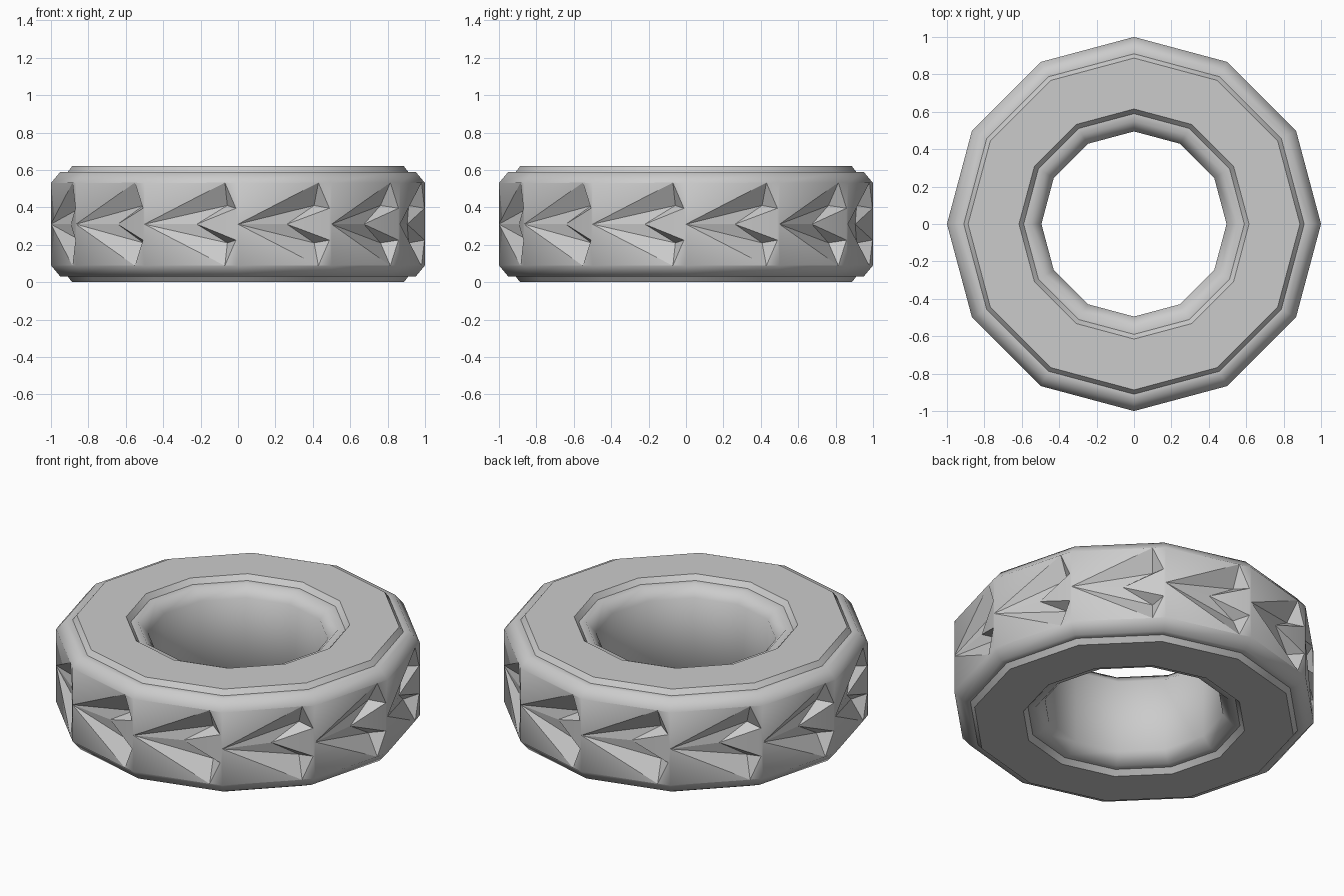
import bpy, bmesh, math
from mathutils import Vector

if "Cube" in bpy.data.objects:
    bpy.data.objects.remove(bpy.data.objects["Cube"])

SIDES = 12
MID = 0.31
STEP = 2 * math.pi / SIDES

# Upper half of the cross-section (radius, height above middle), tread edge to bore
HALF = [(1.0, 0.22), (0.95, 0.28), (0.91, 0.28), (0.887, 0.31),
        (0.615, 0.31), (0.59, 0.28), (0.55, 0.28), (0.495, 0.22)]
SHARP_RADII = (0.91, 0.887, 0.615, 0.59)

# Tread groove on one facet: (distance along, height above middle, depth)
TIP = (0.0, 0.0, 0.0)
OUTER = (0.445, 0.222, 0.0)
INNER = (0.506, 0.085, 0.0)
DEEP = (0.44, 0.10, 0.07)
NOTCH = (0.28, 0.0, 0.035)
WIDTH = 2 * math.sin(STEP / 2)
LEFT, RIGHT, END = (0, 0.22, 0), (WIDTH, 0.22, 0), (WIDTH, 0, 0)

bm = bmesh.new()


def ring_point(r, h, i):
    return Vector((r * math.cos(i * STEP), r * math.sin(i * STEP), MID + h))


def add_face(points, smooth):
    face = bm.faces.new([bm.verts.new(p) for p in points])
    face.smooth = smooth


for i in range(SIDES):
    # Shoulders, sidewalls and bore
    prof = HALF + [(r, -h) for r, h in reversed(HALF)]
    for (r0, h0), (r1, h1) in zip(prof, prof[1:]):
        add_face([ring_point(r0, h0, i), ring_point(r0, h0, i + 1),
                  ring_point(r1, h1, i + 1), ring_point(r1, h1, i)], True)

    # Tread facet with a sunken chevron
    start = ring_point(1, 0, i)
    along = (ring_point(1, 0, i + 1) - start).normalized()
    inward = Vector((0, 0, 1)).cross(along)
    for side in (1, -1):
        def place(p):
            return start + along * p[0] + inward * p[2] + Vector((0, 0, side * p[1]))
        for poly in ((TIP, OUTER, RIGHT, LEFT), (OUTER, INNER, RIGHT), (INNER, END, RIGHT)):
            add_face([place(p) for p in poly], True)
        for poly in ((TIP, DEEP, OUTER), (OUTER, DEEP, INNER),
                     (DEEP, NOTCH, INNER), (TIP, NOTCH, DEEP)):
            add_face([place(p) for p in poly], False)
    low = (INNER[0], -INNER[1], 0)
    up = INNER
    side = 1
    add_face([place(low), place(up), place(NOTCH)], True)
    add_face([place(low), place(END), place(up)], True)

bmesh.ops.remove_doubles(bm, verts=bm.verts, dist=0.0005)
bmesh.ops.recalc_face_normals(bm, faces=bm.faces)

# Crisp rims on the raised sidewalls, and crisp groove outlines
for e in bm.edges:
    radii = [v.co.xy.length for v in e.verts]
    if abs(radii[0] - radii[1]) < 0.001 and any(abs(radii[0] - r) < 0.001 for r in SHARP_RADII):
        e.smooth = False
    if any(not f.smooth for f in e.link_faces):
        e.smooth = False

mesh = bpy.data.meshes.new("tire")
bm.to_mesh(mesh)
bm.free()
tire = bpy.data.objects.new("tire", mesh)
bpy.context.collection.objects.link(tire)
